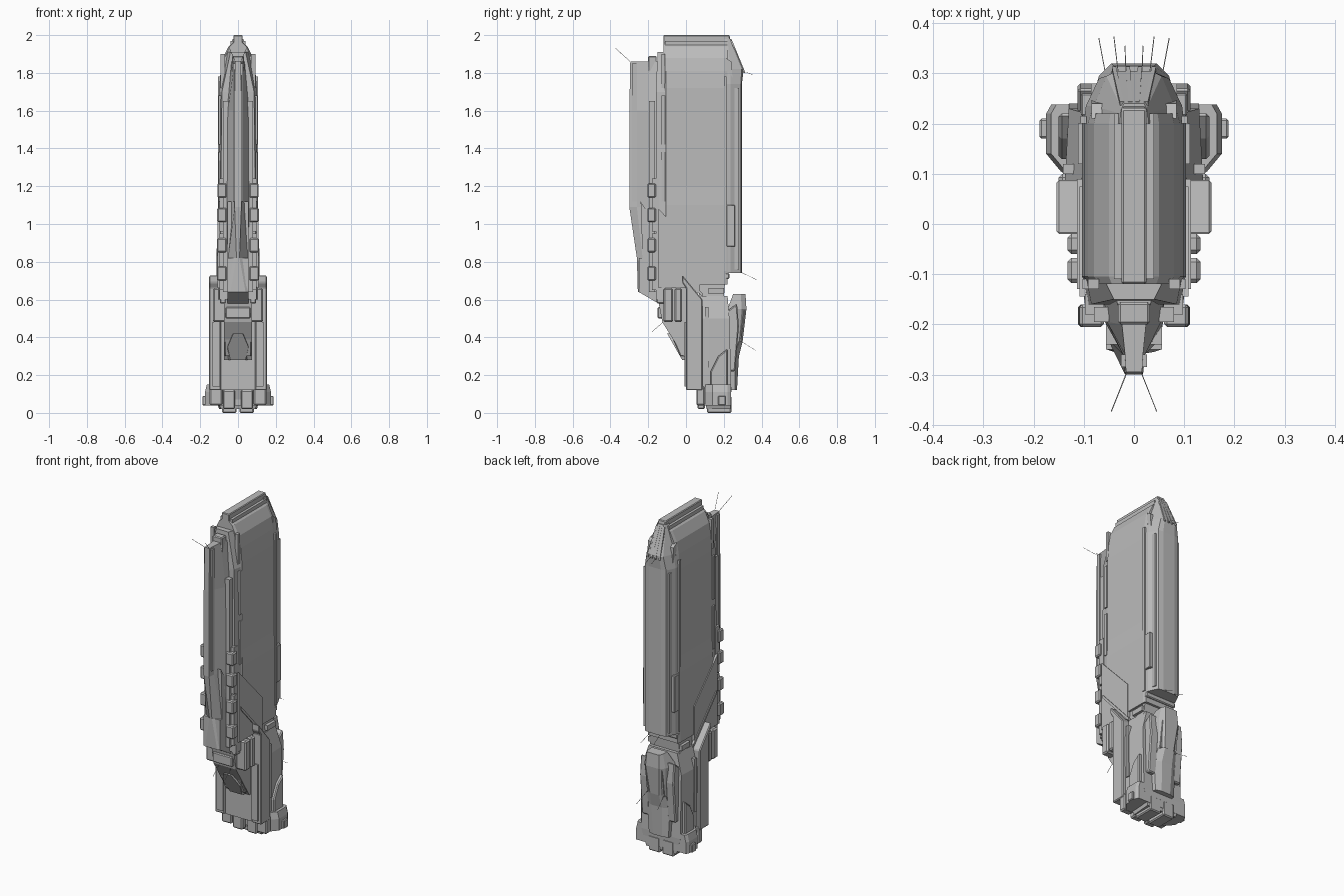
import bpy
import bmesh
from mathutils import Vector

if "Cube" in bpy.data.objects:
    bpy.data.objects.remove(bpy.data.objects["Cube"], do_unlink=True)

UNIT = 0.01  # every length below is given in hundredths

grey = bpy.data.materials.new("hull grey")
grey.use_nodes = True
tone = (0.5, 0.5, 0.5, 1)
grey.diffuse_color = tone
grey.node_tree.nodes["Principled BSDF"].inputs["Base Color"].default_value = tone


def finish(name, bm, bevel=0):
    """Turn a bmesh into a flat shaded, grey object."""
    bmesh.ops.recalc_face_normals(bm, faces=bm.faces)
    bmesh.ops.scale(bm, vec=(UNIT, UNIT, UNIT), verts=bm.verts)
    mesh = bpy.data.meshes.new(name)
    bm.to_mesh(mesh)
    bm.free()
    mesh.materials.append(grey)
    obj = bpy.data.objects.new(name, mesh)
    bpy.context.scene.collection.objects.link(obj)
    if bevel:
        mod = obj.modifiers.new("chamfer", "BEVEL")
        mod.width = bevel * UNIT
        mod.segments = 1
    return obj


def skin(bm, rings):
    """Join equal rings of points into one closed solid."""
    loops = [[bm.verts.new(p) for p in ring] for ring in rings]
    for low, high in zip(loops, loops[1:]):
        for i in range(len(low)):
            j = (i + 1) % len(low)
            bm.faces.new((low[i], low[j], high[j], high[i]))
    bm.faces.new(loops[0][::-1])
    bm.faces.new(loops[-1])


def loft(name, sections, bevel=0):
    """Symmetric solid: each section is a height and its right half outline."""
    bm = bmesh.new()
    rings = []
    for z, half in sections:
        outline = half + [(-x, y) for x, y in reversed(half)]
        rings.append([(x, y, z) for x, y in outline])
    skin(bm, rings)
    return finish(name, bm, bevel)


def side_plate(name, outline, inner, outer, bevel=0):
    """Pair of plates cut from a side outline of (y, z) points."""
    bm = bmesh.new()
    for side in (1, -1):
        skin(bm, [[(side * x, y, z) for y, z in outline] for x in (inner, outer)])
    return finish(name, bm, bevel)


def block(name, outline, half_width, bevel=0):
    """Central solid cut from a side outline of (y, z) points."""
    bm = bmesh.new()
    skin(bm, [[(x, y, z) for y, z in outline] for x in (-half_width, half_width)])
    return finish(name, bm, bevel)


def rect(front, back, low, high):
    return [(front, low), (back, low), (back, high), (front, high)]


def rods(name, start, end, radius=0.12):
    """Mirrored pair of thin square rods."""
    bm = bmesh.new()
    for side in (1, -1):
        a, b = (Vector((side * p[0], p[1], p[2])) for p in (start, end))
        u = (b - a).orthogonal().normalized() * radius
        v = (b - a).normalized().cross(u)
        skin(bm, [[p + u, p + v, p - u, p - v] for p in (a, b)])
    return finish(name, bm)


# Main hull: front outline carried from front to back
hull_half = [(10.4, 68), (10.4, 110), (10, 120), (10, 172), (9.2, 181),
             (8, 188), (5, 194), (2.6, 196)]
outline = hull_half + [(-x, z) for x, z in reversed(hull_half)]
bm = bmesh.new()
skin(bm, [[(x * s, y, z) for x, z in outline]
          for y, s in ((-12, .88), (-10.5, 1), (20, 1), (22, .94))])
finish("main_hull", bm)
block("roof_rail", [(-12, 195), (24, 195), (23, 200), (-12, 200)], 2.5, .4)
block("roof_rail_core", rect(-11, 22, 192, 197), 4)

# Rear spine with sloped cap
wide = [(10, 20), (9.6, 23.5), (7, 29), (4, 29.6)]
loft("rear_spine", [(74, wide), (174, wide),
                    (182, [(8.8, 20), (8, 23.5), (5.5, 29.5), (3.5, 30.5)]),
                    (198, [(2.8, 20), (2.7, 22), (2.5, 23), (2, 24)])])
for x in (1.2, 4):
    rods("rear_cap_rail", (x, 31, 180), (x * .6, 24, 197), .6)
side_plate("rear_spine_edge", rect(24, 28, 76, 172), 6, 8.6)
side_plate("rear_side_channel", rect(21.5, 26, 88, 110), 8, 10.6, .3)
side_plate("rear_side_strake", rect(20, 21.5, 75, 178), 9.5, 10.7)
side_plate("hull_roof_fin", [(21, 170), (25, 172), (24, 186), (21, 188)], 6, 8.5)

# Front edge panels
for low, high in ((172, 190), (142, 168), (112, 138)):
    side_plate("front_edge_panel", rect(-13, -11, low, high), 7, 10.3 - max(0, low - 150) / 20)
loft("front_backing", [(60, [(9.8, -16), (10.4, -11)]), (170, [(8.5, -16), (9.5, -11)]),
                       (191, [(4, -15), (6, -11)])])

# Front spine with a plough shaped lower end
loft("front_spine", [
    (64, [(4, -25.5), (5.5, -25), (5.5, -20), (7, -15)]),
    (82, [(.8, -26), (5.2, -23), (5.5, -20), (7, -15)]),
    (109, [(1.8, -30), (2.2, -26), (5.8, -19.5), (6, -15)]),
    (160, [(1.8, -30), (2.2, -26), (5.4, -19.5), (6, -15)]),
    (186, [(1.6, -29.5), (1.8, -26), (2.4, -20), (3.5, -15)])])
side_plate("front_spine_rib", rect(-28.5, -26, 112, 185), 1, 2.6)
side_plate("front_spine_column", rect(-19.5, -16.5, 64, 165), 5, 8)
side_plate("front_spine_flank", [(-23, 82), (-19, 70), (-19, 104), (-24, 112)], 2, 5.6)
block("front_spine_cap", rect(-20, -15.5, 180, 189), 3.2, .5)
block("front_spine_foot", [(-25, 64), (-13, 57), (-10, 66), (-15, 82), (-25, 82)], 5.6)

# Stacked pads beside the front spine
for i, low in enumerate((70, 85, 101, 114)):
    side_plate("side_pad", rect(-20.5, -16, low, low + 7.5), 6, 11.2 - i * .1, .6)
    side_plate("pad_mount", rect(-18, -14, low - 5, low + 10), 6, 9.8)

# Diagonal hull armour
side_plate("diagonal_panel", [(-14.5, 66), (-14.5, 108), (7.5, 85), (7.5, 63), (0, 66)],
           8, 10.9)
side_plate("diagonal_trim", [(-13, 85), (9, 61), (9, 63), (-13, 87)], 10, 11.4)

# Belly under the front spine
block("belly_wedge", [(-16, 66), (-12.5, 48), (0, 28), (4, 28), (4, 70), (-12, 70)], 7.5)
for front, back in ((-11.8, -6.8), (-6, -2)):
    side_plate("belly_side_block", rect(front, back, 48, 66), 6, 13.3, .8)
side_plate("belly_arm", rect(-15.5, -9, 58, 68), 6.5, 9.6, .5)
block("belly_step", rect(-15, -8, 50, 56), 6.5, .5)
block("belly_hood", [(-9, 44), (-3, 30), (2, 30), (2, 48), (-8, 48)], 7, .5)
loft("belly_pod", [(28, [(4, -2), (6, 2)]), (35, [(5.5, -6), (6.5, 2)]),
                   (42, [(2.5, -10), (4, 2)])])

# Lower side armour with a slanted top
side_plate("lower_armour", [(0, 12), (8.8, 12), (8.8, 60), (-2, 73), (-2, 69), (0, 66)],
           9, 15.4, .5)
side_plate("lower_armour_inset", rect(-.8, 4, 14, 48), 9.5, 13.6)
block("lower_front_wall", rect(1, 9, 12, 62), 10)

# Neck and lower core
loft("neck", [(60, [(9.5, 7), (10, 20)]), (74, [(9, 7), (9, 21)])])
block("neck_collar", rect(7, 23, 71, 74), 10.2, .5)
side_plate("neck_clamp", rect(12, 20, 63, 66), 8, 11.2)
loft("lower_core", [(2, [(9, 11), (10, 23.5)]), (12, [(13.5, 8), (13, 24)]),
                    (50, [(13.8, 8), (13, 23)]), (62, [(10.5, 8), (9.5, 22)])])
side_plate("core_side_step", [(13, 14), (22, 14), (22, 34), (17, 30), (13, 22)], 11, 15, .6)
side_plate("core_side_rib", rect(10, 12, 24, 56), 12, 14.2)

# Skirt at the foot
skirt = [(13, 9.5), (14.6, 10.5), (17.5, 14), (17.5, 22), (16.5, 23.8), (10, 23.8)]
loft("foot_skirt", [(4, skirt), (11, skirt), (15, [(x - 1, y) for x, y in skirt])])
side_plate("skirt_tab", rect(17, 21, 4, 9), 16, 18.8, .4)
side_plate("front_foot", rect(6, 10, 2, 12), 1.5, 8, .7)
side_plate("outer_front_foot", rect(5.5, 10, 4, 14), 8.3, 15, .7)
side_plate("base_runner", rect(11, 24, 0, 9), .8, 8.4, .6)

# Rear engine hump
loft("rear_engine", [
    (12, [(7, 22), (6.5, 26), (3, 27)]), (30, [(8, 22), (7.5, 26), (3.5, 28)]),
    (38, [(8, 22), (6, 28), (3, 30)]), (55, [(9, 22), (7, 29.5), (4.5, 32)]),
    (63, [(5, 25), (5, 29), (4, 31.5)])])
side_plate("engine_flank", [(22, 22), (26, 22), (28, 46), (27, 58), (22, 54)], 6, 11.3, .6)
side_plate("engine_fin", [(25, 34), (29, 38), (31, 54), (25, 58)], 3, 5.6)

# Antennas
rods("bow_antenna", (1.4, -29.5, 186), (4.5, -37.3, 193))
rods("belly_antenna", (4, -11, 49), (4, -18, 43))
rods("cap_antenna", (1.6, 30, 181), (1.8, 35.5, 179))
rods("spine_antenna", (3, 29, 74.5), (4, 37.3, 70.5))
rods("engine_antenna", (5.5, 29, 38), (7, 37, 33))
